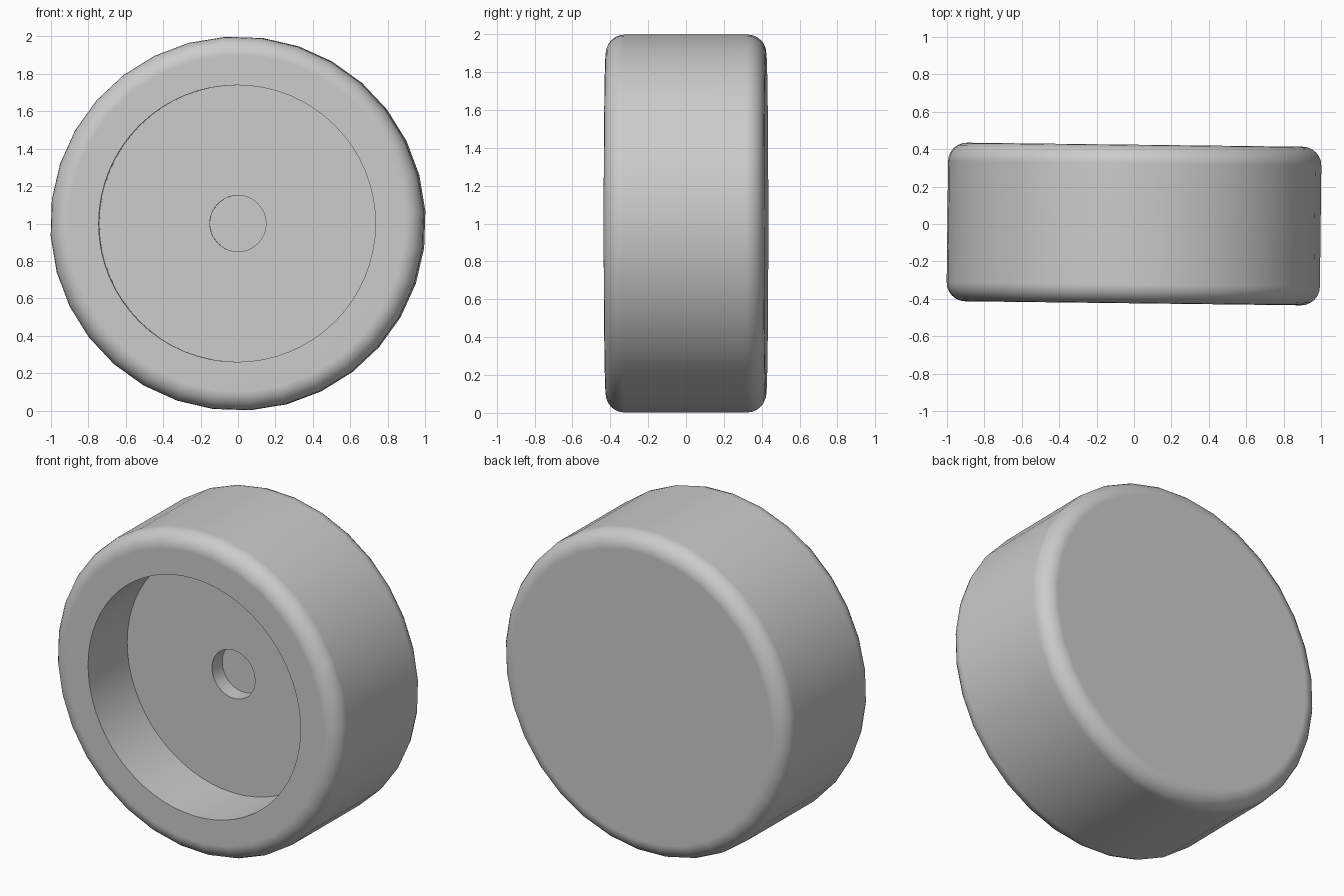
import bpy
import math

old = bpy.data.objects.get("Cube")
if old:
    bpy.data.objects.remove(old, do_unlink=True)

RADIUS, HALF_WIDTH = 1.0, 0.424
YAW = -0.012          # slight turn of the axle
FACET = math.radians(3.75)

gray = bpy.data.materials.new("plain gray")
gray.use_nodes = True
color = (0.6, 0.6, 0.6, 1)
gray.diffuse_color = color
gray.node_tree.nodes["Principled BSDF"].inputs["Base Color"].default_value = color


def drum(name, radius, front, back, sides, spin=0.0):
    """Cylinder along y, between two y positions."""
    bpy.ops.mesh.primitive_cylinder_add(vertices=sides, radius=radius, depth=back - front)
    ob = bpy.context.object
    ob.name = name
    # lay the axis along y, keeping the facet phase
    ob.rotation_euler = (math.pi / 2, spin, 0)
    ob.location.y = (front + back) / 2
    bpy.ops.object.transform_apply(location=True, rotation=True, scale=True)
    ob.data.materials.append(gray)
    return ob


def apply(ob, kind, **settings):
    mod = ob.modifiers.new(kind.lower(), kind)
    for key, value in settings.items():
        setattr(mod, key, value)
    bpy.context.view_layer.objects.active = ob
    bpy.ops.object.modifier_apply(modifier=mod.name)


# wheel body with rounded rims
wheel = drum("wheel", RADIUS, -HALF_WIDTH, HALF_WIDTH, 32, -FACET)
apply(wheel, "BEVEL", width=0.1, segments=6, limit_method="ANGLE", angle_limit=math.radians(40))

# front recess, then the axle hole in its floor
floor = -HALF_WIDTH + 0.38
for name, radius, front, back in (
    ("recess_cutter", 0.74, -HALF_WIDTH - 0.2, floor),
    ("axle_hole_cutter", 0.15, floor - 0.1, floor + 0.1),
):
    cutter = drum(name, radius, front, back, 64)
    cutter.hide_render = True
    apply(wheel, "BOOLEAN", operation="DIFFERENCE", object=cutter, solver="EXACT")
    bpy.data.objects.remove(cutter, do_unlink=True)

# smooth rounding with flat caps, then set in place
bpy.ops.object.select_all(action="DESELECT")
wheel.select_set(True)
bpy.context.view_layer.objects.active = wheel
bpy.ops.object.shade_smooth_by_angle(angle=math.radians(35))
apply(wheel, "WEIGHTED_NORMAL", keep_sharp=True)
wheel.rotation_euler.z = YAW
wheel.location.z = 1.0
